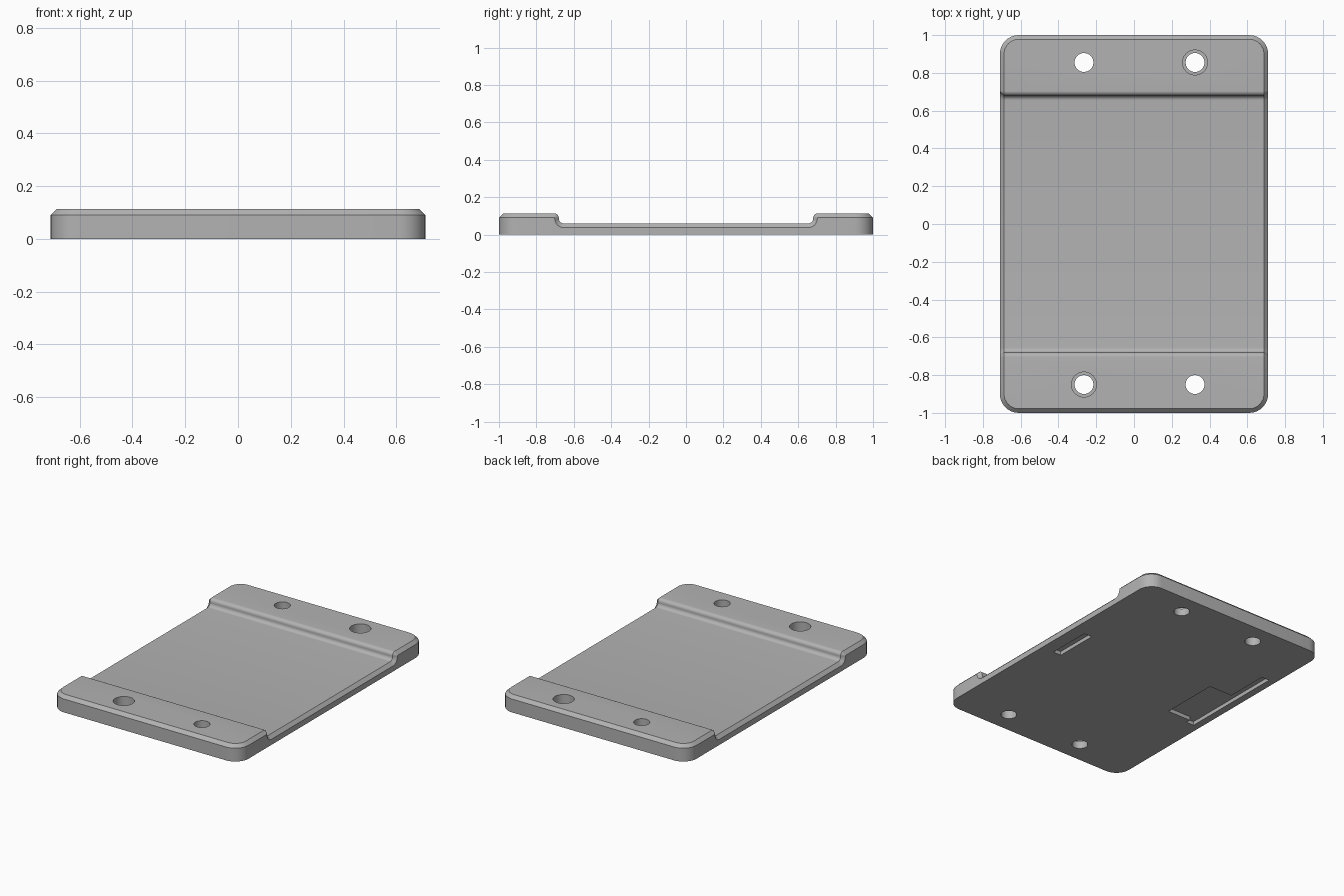
import bpy, bmesh
from math import sin, cos, pi

if "Cube" in bpy.data.objects:
    bpy.data.objects.remove(bpy.data.objects["Cube"], do_unlink=True)

HALF_X, HALF_Y = 0.71, 1.0
LOW, HIGH = 0.06, 0.113
WALL, FILLET, ROUND = 0.68, 0.025, 0.024
CHAMFER, CORNER = 0.022, 0.1
SEG = 8

grey = bpy.data.materials.new("plain_grey")
grey.use_nodes = True
grey.diffuse_color = (0.45, 0.45, 0.45, 1)
grey.node_tree.nodes["Principled BSDF"].inputs["Base Color"].default_value = grey.diffuse_color


def make_object(name, bm):
    bmesh.ops.remove_doubles(bm, verts=bm.verts, dist=1e-5)
    bmesh.ops.recalc_face_normals(bm, faces=bm.faces)
    mesh = bpy.data.meshes.new(name)
    bm.to_mesh(mesh)
    bm.free()
    mesh.materials.append(grey)
    obj = bpy.data.objects.new(name, mesh)
    bpy.context.collection.objects.link(obj)
    return obj


def prism(name, outline, z0, z1):
    bm = bmesh.new()
    base = bm.faces.new([bm.verts.new((x, y, z0)) for x, y in outline])
    new = bmesh.ops.extrude_face_region(bm, geom=[base])["geom"]
    bmesh.ops.translate(bm, vec=(0, 0, z1 - z0),
                        verts=[v for v in new if isinstance(v, bmesh.types.BMVert)])
    return make_object(name, bm)


def circle(x, y, r, n=48):
    return [(x + r * cos(2 * pi * i / n), y + r * sin(2 * pi * i / n)) for i in range(n)]


def rect(x0, x1, y0, y1):
    return [(x0, y0), (x1, y0), (x1, y1), (x0, y1)]


# Quarter of the rim: pairs of (outer lower edge, inner upper edge) of the chamfer
inner_x = HALF_X - CHAMFER
quarter = []
angles = [pi / 2 * i / SEG for i in range(SEG + 1)]
for t in angles:  # concave fillet at the foot of the step
    cy, cz, r = WALL - FILLET, LOW + FILLET, FILLET + CHAMFER
    quarter.append(((HALF_X, cy + r * sin(t), cz - r * cos(t)),
                    (inner_x, cy + FILLET * sin(t), cz - FILLET * cos(t))))
for t in angles:  # rounded lip of the step
    cy, cz, r = WALL + ROUND, HIGH - ROUND, ROUND - CHAMFER
    quarter.append(((HALF_X, cy - r * cos(t), cz + r * sin(t)),
                    (inner_x, cy - ROUND * cos(t), cz + ROUND * sin(t))))
step_count = len(quarter)
for t in angles:  # rounded plan corner
    cx, cy, r = HALF_X - CORNER, HALF_Y - CORNER, CORNER - CHAMFER
    quarter.append(((cx + CORNER * cos(t), cy + CORNER * sin(t), HIGH - CHAMFER),
                    (cx + r * cos(t), cy + r * sin(t), HIGH)))

# Plate body
bm = bmesh.new()
sides = {}
for sx in (1, -1):
    for sy in (1, -1):
        rows = []
        for o, i in quarter:
            rows.append([bm.verts.new((sx * x, sy * y, z))
                         for x, y, z in ((o[0], o[1], 0), o, i)])
        sides[sx, sy] = rows
ring = (sides[1, 1] + sides[-1, 1][::-1] + sides[-1, -1] + sides[1, -1][::-1])
for a, b in zip(ring, ring[1:] + ring[:1]):
    for k in (0, 1):
        bm.faces.new((a[k], b[k], b[k + 1], a[k + 1]))
bm.faces.new([row[0] for row in ring])
for sy in (1, -1):
    right, left = sides[1, sy], sides[-1, sy]
    for i in range(step_count - 1):
        bm.faces.new((right[i][2], right[i + 1][2], left[i + 1][2], left[i][2]))
    bm.faces.new([r[2] for r in right[step_count - 1:]]
                 + [r[2] for r in left[step_count - 1:][::-1]])
bm.faces.new([sides[s][0][2] for s in ((1, 1), (-1, 1), (-1, -1), (1, -1))])
plate = make_object("mounting_plate", bm)

# Screw holes, two of them counterbored from above on one diagonal
cutters = []
for x in (-0.265, 0.323):
    for y in (-0.85, 0.855):
        cutters.append(prism("screw_hole_cutter", circle(x, y, 0.05), -0.1, 0.3))
        if x * y > 0:
            cutters.append(prism("counterbore_cutter", circle(x, y, 0.066), 0.05, 0.3))

# Shallow recesses in the underside
DEPTH = 0.026
cutters.append(prism("slot_cutter", rect(0.556, 0.616, -0.06, 0.245), -0.1, DEPTH))
cutters.append(prism("recess_cutter", [
    (-0.66, -0.2), (-0.602, -0.2), (-0.602, -0.166), (-0.425, -0.166),
    (-0.425, 0.243), (-0.602, 0.243), (-0.602, 0.545), (-0.66, 0.545)], -0.1, DEPTH))

bpy.context.view_layer.objects.active = plate
for cutter in cutters:
    mod = plate.modifiers.new("cut", "BOOLEAN")
    mod.operation, mod.solver, mod.object = "DIFFERENCE", "EXACT", cutter
    bpy.ops.object.modifier_apply(modifier=mod.name)
    bpy.data.objects.remove(cutter, do_unlink=True)

bpy.ops.object.select_all(action="DESELECT")
plate.select_set(True)
bpy.ops.object.shade_smooth_by_angle(angle=pi / 6)
